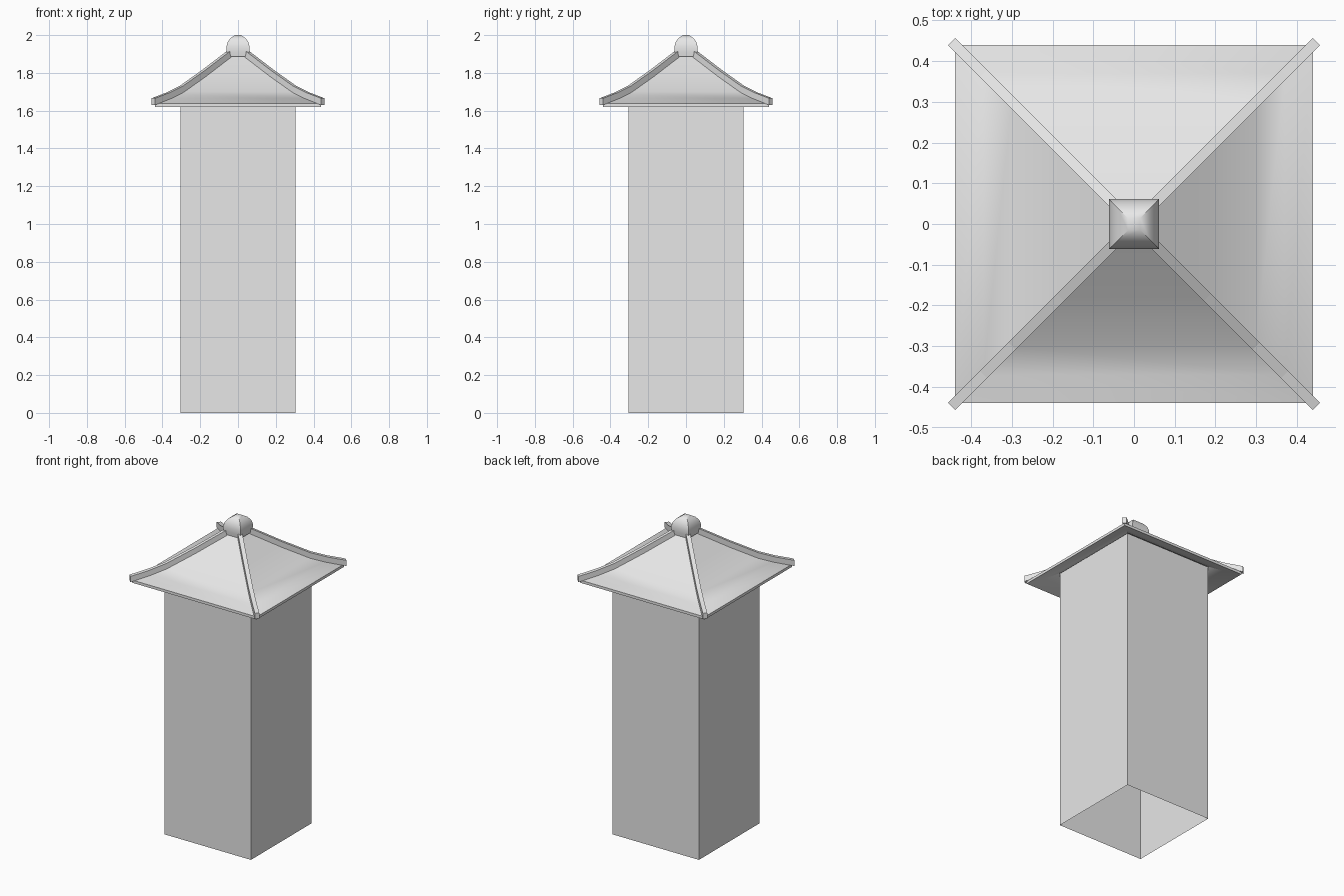
import bpy
import bmesh
from math import cos, sin, pi, sqrt

cube = bpy.data.objects.get("Cube")
if cube:
    bpy.data.objects.remove(cube)

grey = bpy.data.materials.new("stone_grey")
grey.use_nodes = True
COLOUR = (0.8, 0.8, 0.8, 1)
grey.diffuse_color = COLOUR
grey.node_tree.nodes["Principled BSDF"].inputs["Base Color"].default_value = COLOUR


def finish(name, bm, smooth=None, outward=True):
    """Turn a bmesh into a named, coloured object."""
    if outward:
        bmesh.ops.recalc_face_normals(bm, faces=bm.faces[:])
    mesh = bpy.data.meshes.new(name)
    bm.to_mesh(mesh)
    bm.free()
    mesh.materials.append(grey)
    obj = bpy.data.objects.new(name, mesh)
    bpy.context.collection.objects.link(obj)
    if smooth:
        bpy.ops.object.select_all(action='DESELECT')
        obj.select_set(True)
        bpy.context.view_layer.objects.active = obj
        bpy.ops.object.shade_smooth_by_angle(angle=smooth)
    return obj


def square_lathe(name, profile, closed=False, caps=False, smooth=None):
    """Carry a (half width, height) profile around four sides."""
    bm = bmesh.new()
    signs = [(1, 1), (-1, 1), (-1, -1), (1, -1)]
    rings = [[bm.verts.new((r * sx, r * sy, z)) for sx, sy in signs]
             for r, z in profile]
    pairs = list(zip(rings, rings[1:]))
    if closed:
        pairs.append((rings[-1], rings[0]))
    for low, high in pairs:
        for i in range(4):
            j = (i + 1) % 4
            bm.faces.new((low[i], low[j], high[j], high[i]))
    if caps:
        bm.faces.new(rings[0])
        bm.faces.new(rings[-1])
    return finish(name, bm, smooth, outward=closed or caps)


def ridge_bar(name, path, angle, width=0.026, below=0.005, above=0.031):
    """Sweep a rectangle down one hip of the roof."""
    bm = bmesh.new()
    rings = []
    for half, z in path:
        d = half * sqrt(2)
        corners = [(-1, -below), (1, -below), (1, above), (-1, above)]
        rings.append([bm.verts.new((d * cos(angle) - s * width / 2 * sin(angle),
                                    d * sin(angle) + s * width / 2 * cos(angle),
                                    z + h)) for s, h in corners])
    for a, b in zip(rings, rings[1:]):
        for i in range(4):
            j = (i + 1) % 4
            bm.faces.new((a[i], a[j], b[j], b[i]))
    bm.faces.new(rings[0])
    bm.faces.new(rings[-1])
    return finish(name, bm)


# Open-bottomed square shaft, running up to the underside of the roof
square_lathe("shaft", [(0.304, 0), (0.304, 1.678)])

# Flared roof shell with a thin eave
slope = [(0.03, 1.9), (0.18, 1.785), (0.3, 1.7), (0.37, 1.665), (0.44, 1.637)]
underside = [(r, z - 0.017) for r, z in reversed(slope)]
square_lathe("roof", slope + underside, closed=True, smooth=0.55)

# Raised bars along the four hips
bar_path = [(0.047, 1.887)] + slope[1:-1] + [(0.448, 1.635)]
for i, place in enumerate(("back_left", "back_right", "front_right", "front_left")):
    ridge_bar("ridge_bar_" + place, bar_path, pi / 4 + i * pi / 2)

# Rounded four-sided finial
square_lathe("finial",
             [(0.058, 1.887), (0.061, 1.91), (0.062, 1.937), (0.055, 1.963),
              (0.04, 1.984), (0.015, 2.0)],
             caps=True, smooth=0.7)
